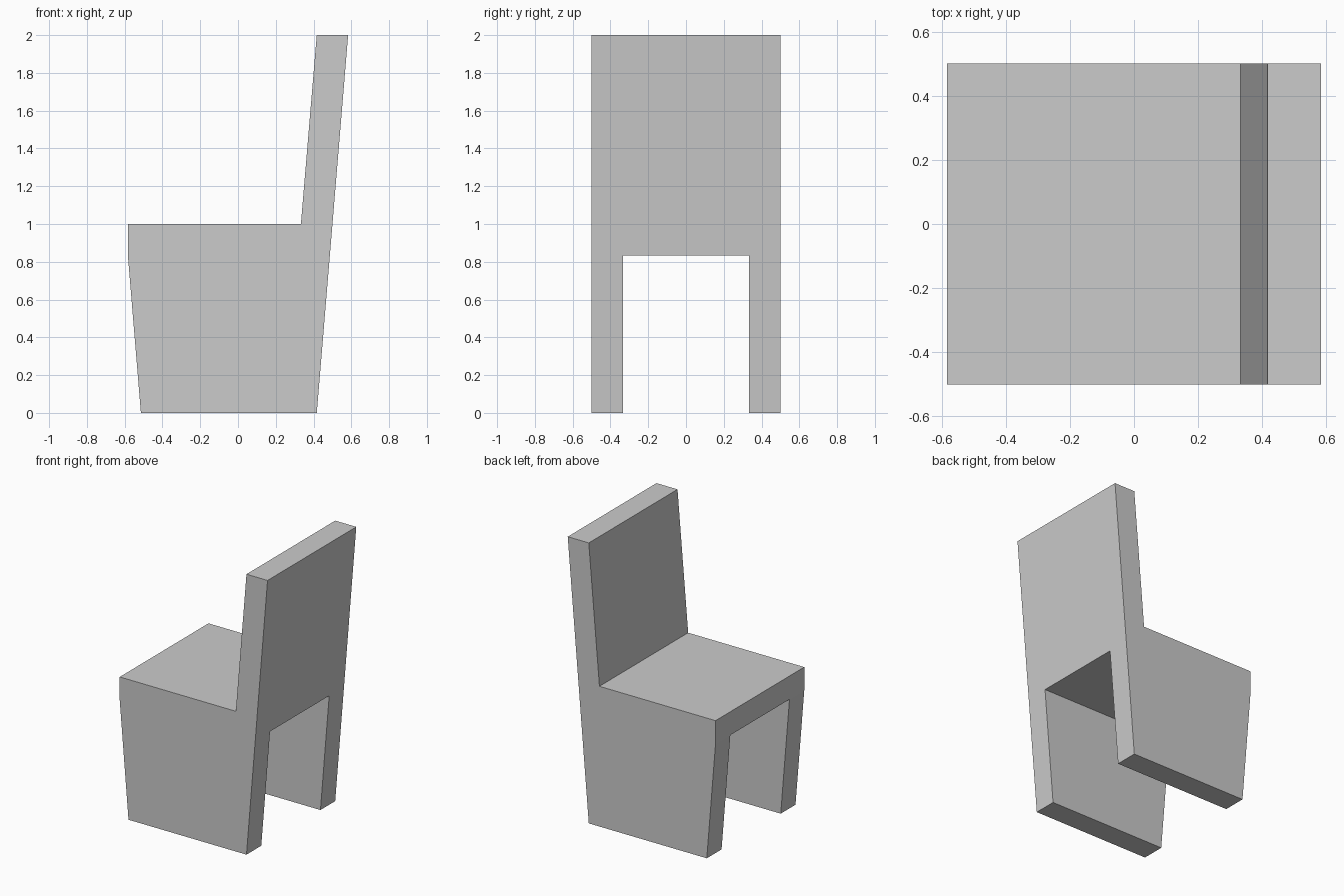
import bpy
import bmesh

cube = bpy.data.objects.get("Cube")
if cube:
    bpy.data.objects.remove(cube, do_unlink=True)

WIDTH = 1.0
LEG = 1 / 6          # thickness of each side panel
SEAT_BOTTOM = 5 / 6  # height of the opening below the seat

grey = bpy.data.materials.new("light_grey")
grey.use_nodes = True
colour = (0.6, 0.6, 0.6, 1)
grey.diffuse_color = colour
grey.node_tree.nodes["Principled BSDF"].inputs["Base Color"].default_value = colour


def prism(name, profile, width):
    """Extrude an x-z profile along y, centred on y = 0."""
    bm = bmesh.new()
    face = bm.faces.new([bm.verts.new((x, -width / 2, z)) for x, z in profile])
    extruded = bmesh.ops.extrude_face_region(bm, geom=[face])
    verts = [v for v in extruded["geom"] if isinstance(v, bmesh.types.BMVert)]
    bmesh.ops.translate(bm, verts=verts, vec=(0, width, 0))
    bmesh.ops.recalc_face_normals(bm, faces=bm.faces)
    mesh = bpy.data.meshes.new(name)
    bm.to_mesh(mesh)
    bm.free()
    mesh.materials.append(grey)
    obj = bpy.data.objects.new(name, mesh)
    bpy.context.collection.objects.link(obj)
    return obj


# Chair body: tapered side panels, seat and leaning backrest
chair = prism("chair", [(-0.514, 0), (0.417, 0), (0.583, 2), (0.417, 2),
                        (0.333, 1), (-0.583, 1), (-0.583, SEAT_BOTTOM)], WIDTH)

# Opening under the seat, running from front edge to back
opening = prism("leg_opening_cutter", [(-1, -1), (1, -1), (1, SEAT_BOTTOM),
                                       (-1, SEAT_BOTTOM)], WIDTH - 2 * LEG)
cut = chair.modifiers.new("leg_opening", "BOOLEAN")
cut.operation = "DIFFERENCE"
cut.solver = "EXACT"
cut.object = opening

# Bake the cut and drop the helper
depsgraph = bpy.context.evaluated_depsgraph_get()
baked = bpy.data.meshes.new_from_object(chair.evaluated_get(depsgraph))
chair.modifiers.clear()
chair.data = baked
bpy.data.objects.remove(opening, do_unlink=True)
